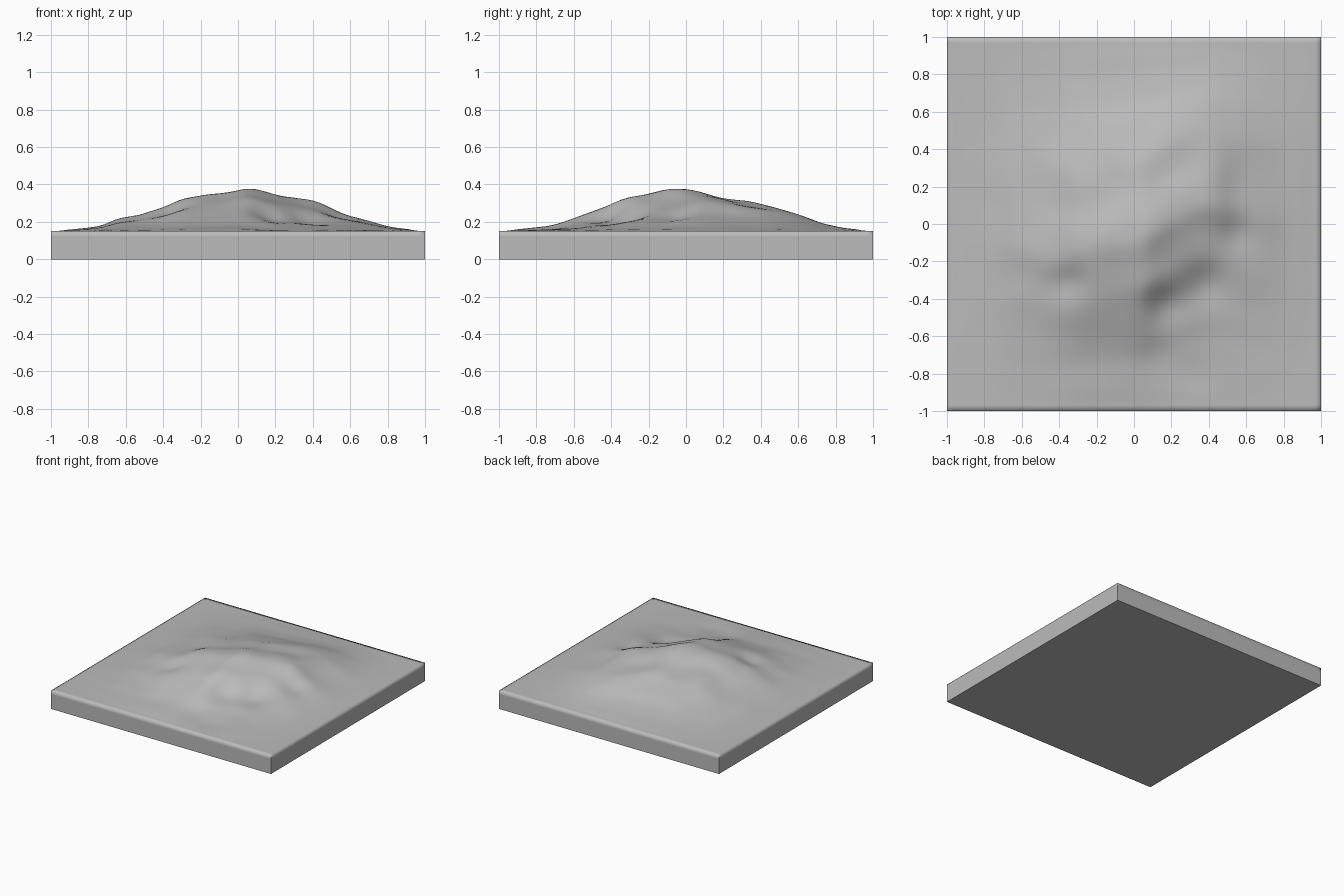
import bpy, bmesh, math
from mathutils import Vector, noise

cube = bpy.data.objects.get("Cube")
if cube:
    bpy.data.objects.remove(cube, do_unlink=True)

BASE, SKIRT, PEAK, CELLS = 0.15, 0.12, 0.225, 64

# Ridge outlines: (position, share of the peak height)
ACROSS = [(-1, 0), (-.8, .08), (-.72, .14), (-.65, .29), (-.52, .38), (-.4, .55), (-.3, .78),
          (-.1, .91), (.04, 1.02), (.2, .87), (.42, .68), (.52, .5), (.7, .24), (.8, .11), (1, 0)]
ALONG = [(-1, 0), (-.72, .13), (-.55, .36), (-.38, .67), (-.25, .8), (-.1, 1.02), (0, .98),
         (.15, .8), (.33, .7), (.48, .5), (.6, .33), (.65, .24), (.8, .09), (1, 0)]
# Sideways bend of the crest
BEND = [(-1, 0), (-.35, -.06), (.04, 0), (.22, .13), (.42, .22), (1, 0)]
# Steep spots on the lee slope: x, y, strength, radius
STEEP = [(.3, -.26, .028, .13), (.12, -.37, .025, .09), (-.39, -.26, .025, .09),
         (.5, 0, .02, .1), (.1, -.66, .012, .14), (.28, -.75, .008, .1), (.5, .25, .012, .1)]


def follow(points, t):
    for (a, va), (b, vb) in zip(points, points[1:]):
        if t <= b:
            return va + (vb - va) * max(0, (t - a) / (b - a))
    return points[-1][1]


def soft(points, t):
    return sum(follow(points, t + d) for d in (-.03, 0, .03)) / 3


def blob(x, y, cx, cy, r):
    return math.exp(-((x - cx) ** 2 + (y - cy) ** 2) / (r * r))


def height(x, y):
    crest = soft(ACROSS, x) * soft(ALONG, y - soft(BEND, x) * (1 - y * y))
    h = PEAK * crest
    for cx, cy, s, r in STEEP:
        o = r * .5
        h += s * (.4 * blob(x, y, cx - o, cy + o, r) - blob(x, y, cx + o, cy - o, r))
    # Small natural undulation, fading out towards the border
    fade = max(0, (1 - x * x) * (1 - y * y))
    h += .012 * min(1, crest * 3 + .2) * fade * noise.noise(Vector((x * 5, y * 5, 3)))
    return BASE + max(0, h) * min(1, fade * 6)


# Terrain surface
bm = bmesh.new()
bmesh.ops.create_grid(bm, x_segments=CELLS, y_segments=CELLS, size=1)
for v in bm.verts:
    v.co.z = height(v.co.x, v.co.y)


# Side walls, pulled down from the border in two steps, then the underside
def pull_down(edges, z):
    made = bmesh.ops.extrude_edge_only(bm, edges=edges)["geom"]
    verts = {g for g in made if isinstance(g, bmesh.types.BMVert)}
    for v in verts:
        v.co.z = z
    return [e for e in made if isinstance(e, bmesh.types.BMEdge) and set(e.verts) <= verts]


rim = pull_down([e for e in bm.edges if e.is_boundary], SKIRT)
foot = pull_down(rim, 0)
bmesh.ops.contextual_create(bm, geom=foot)
bmesh.ops.recalc_face_normals(bm, faces=bm.faces)

# Rounded shading over the rim, crisp corners and bottom edge
for f in bm.faces:
    f.smooth = True
for e in bm.edges:
    a, b = (v.co for v in e.verts)
    corner = all(abs(abs(c) - 1) < 1e-4 for p in (a, b) for c in p.xy) and (a - b).length < .3
    if corner or max(a.z, b.z) < 1e-4:
        e.smooth = False

mesh = bpy.data.meshes.new("terrain_tile")
bm.to_mesh(mesh)
bm.free()
tile = bpy.data.objects.new("terrain_tile", mesh)
bpy.context.collection.objects.link(tile)

# Stone grey
grey = bpy.data.materials.new("stone_grey")
grey.use_nodes = True
grey.diffuse_color = (.5, .5, .5, 1)
grey.node_tree.nodes["Principled BSDF"].inputs["Base Color"].default_value = (.5, .5, .5, 1)
mesh.materials.append(grey)
